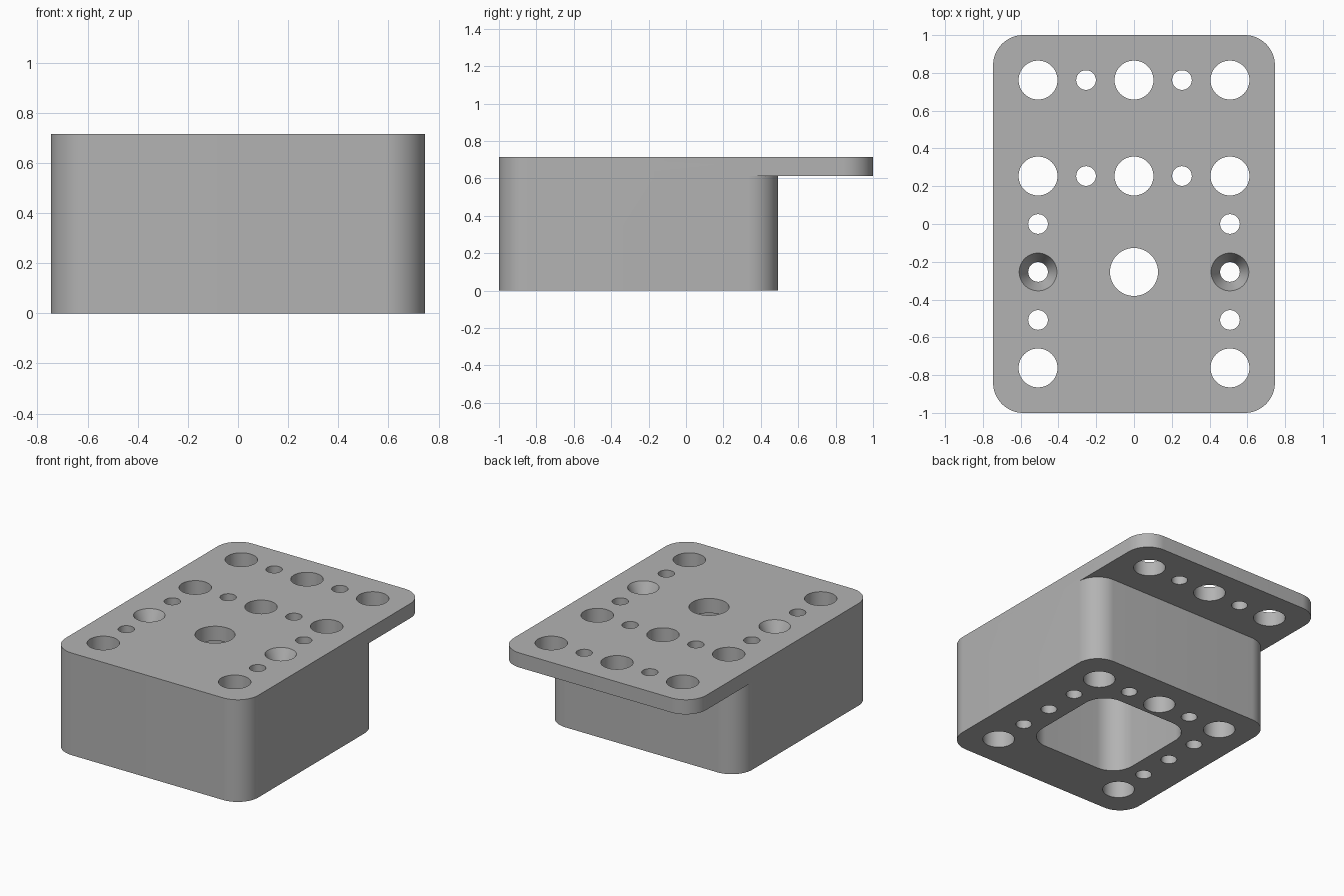
import bpy, bmesh, math

if "Cube" in bpy.data.objects:
    bpy.data.objects.remove(bpy.data.objects["Cube"], do_unlink=True)

STUD = 0.254          # hole pitch
TOP, PLATE = 0.714, 0.612
W, R = 0.746, 0.16    # half width, corner radius
MID = -0.254          # centre of the block in y

grey = bpy.data.materials.new("plain grey")
grey.use_nodes = True
colour = (0.45, 0.45, 0.45, 1)
grey.diffuse_color = colour
grey.node_tree.nodes["Principled BSDF"].inputs["Base Color"].default_value = colour


def finish(name, bm):
    bmesh.ops.recalc_face_normals(bm, faces=bm.faces)
    mesh = bpy.data.meshes.new(name)
    bm.to_mesh(mesh)
    bm.free()
    mesh.materials.append(grey)
    obj = bpy.data.objects.new(name, mesh)
    bpy.context.collection.objects.link(obj)
    return obj


def rounded_prism(name, hx, y0, y1, z0, z1, r, seg=16):
    bm = bmesh.new()
    verts = []
    corners = [(hx - r, y1 - r), (r - hx, y1 - r), (r - hx, y0 + r), (hx - r, y0 + r)]
    for k, (cx, cy) in enumerate(corners):
        for i in range(seg + 1):
            a = math.pi / 2 * (k + i / seg)
            verts.append(bm.verts.new((cx + r * math.cos(a), cy + r * math.sin(a), z0)))
    face = bm.faces.new(verts)
    ext = bmesh.ops.extrude_face_region(bm, geom=[face])["geom"]
    up = [v for v in ext if isinstance(v, bmesh.types.BMVert)]
    bmesh.ops.translate(bm, verts=up, vec=(0, 0, z1 - z0))
    return finish(name, bm)


def drill(name, x, y, profile, seg=48):
    """Round cutter from (radius, height) pairs, bottom to top."""
    bm = bmesh.new()
    rings = [[bm.verts.new((x + r * math.cos(2 * math.pi * i / seg),
                            y + r * math.sin(2 * math.pi * i / seg), z))
              for i in range(seg)] for r, z in profile]
    for a, b in zip(rings, rings[1:]):
        for i in range(seg):
            j = (i + 1) % seg
            bm.faces.new((a[i], a[j], b[j], b[i]))
    bm.faces.new(rings[0][::-1])
    bm.faces.new(rings[-1])
    return finish(name, bm)


def boolean(target, tool, operation):
    mod = target.modifiers.new(operation.lower(), "BOOLEAN")
    mod.operation, mod.object, mod.solver = operation, tool, "EXACT"
    bpy.context.view_layer.objects.active = target
    bpy.ops.object.modifier_apply(modifier=mod.name)
    bpy.data.objects.remove(tool, do_unlink=True)


# Deep block joined to the long top plate
block = rounded_prism("mounting_block", W, -1, MID + W, 0, TOP - 0.04, R)
plate = rounded_prism("top_plate", W, -1, 1, PLATE, TOP, R)
boolean(block, plate, "UNION")

# Pocket open at the bottom
boolean(block, rounded_prism("pocket_cutter", 0.38, MID - 0.38, MID + 0.38, -0.1, PLATE, R),
        "DIFFERENCE")

# Through holes: large, small, centre and countersunk
LARGE, SMALL = 0.103, 0.052
holes = [(0, -1, 0.127)]
for row in (3, 1):
    holes += [(col, row, LARGE if col % 2 == 0 else SMALL) for col in range(-2, 3)]
for col in (-2, 2):
    holes += [(col, 0, SMALL), (col, -2, SMALL), (col, -3, LARGE)]
cutters = [drill("hole_cutter", c * STUD, r * STUD, [(rad, -0.1), (rad, 1)])
           for c, r, rad in holes]
sink = 0.1
cutters += [drill("countersink_cutter", c * STUD, MID,
                  [(SMALL, -0.1), (SMALL, TOP - sink), (0.1, TOP), (0.1, 1)])
            for c in (-2, 2)]
for cutter in cutters:
    boolean(block, cutter, "DIFFERENCE")

# Smooth curves with crisp rims
bpy.ops.object.select_all(action="DESELECT")
block.select_set(True)
bpy.context.view_layer.objects.active = block
bpy.ops.object.shade_smooth_by_angle(angle=math.radians(25))
